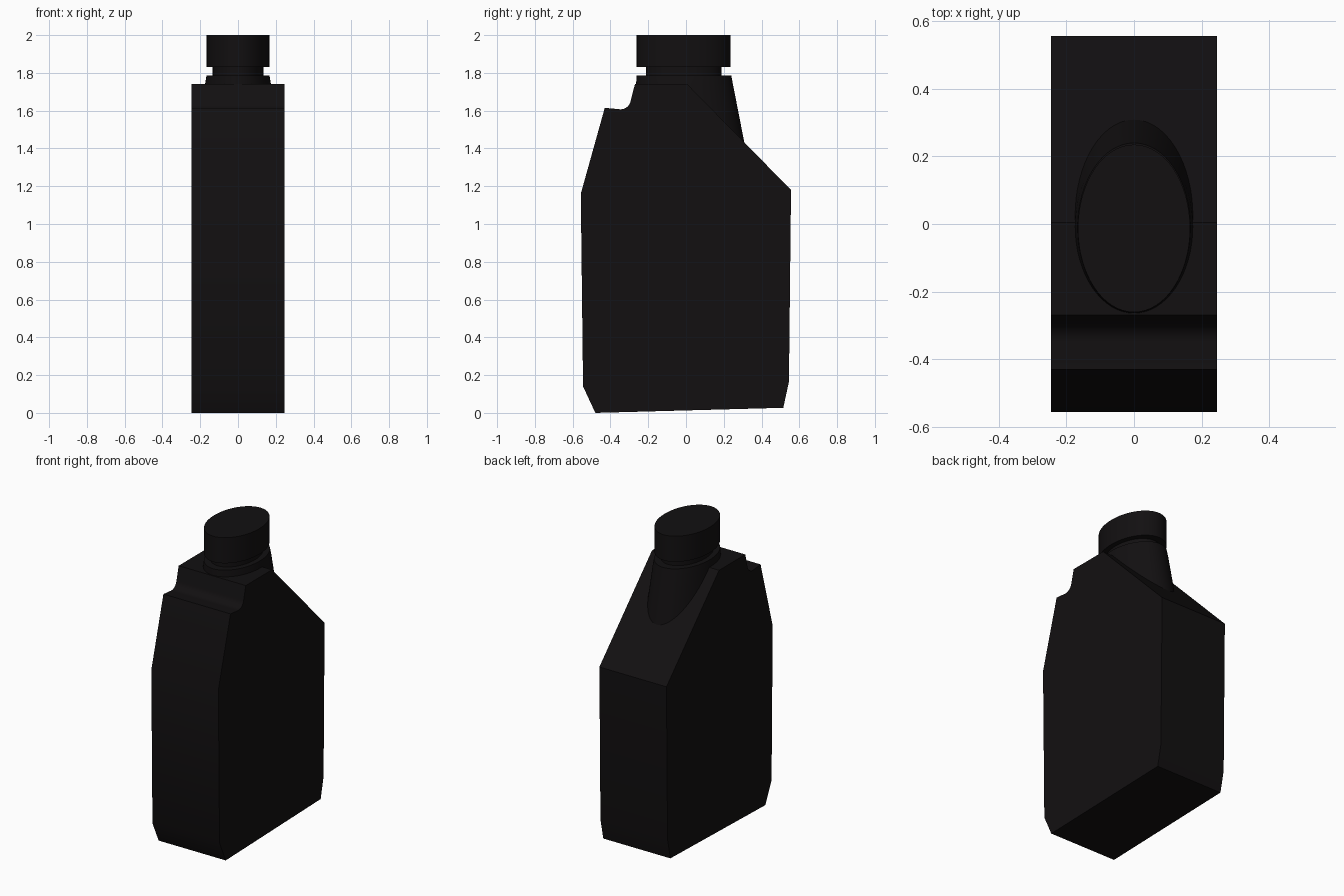
import bpy, bmesh, math

if "Cube" in bpy.data.objects:
    bpy.data.objects.remove(bpy.data.objects["Cube"])

black = bpy.data.materials.new("black_plastic")
black.diffuse_color = (0.006, 0.005, 0.0055, 1)
black.use_nodes = True
black.node_tree.nodes["Principled BSDF"].inputs["Base Color"].default_value = black.diffuse_color


def finish(bm, name):
    bmesh.ops.recalc_face_normals(bm, faces=bm.faces[:])
    mesh = bpy.data.meshes.new(name)
    bm.to_mesh(mesh)
    bm.free()
    ob = bpy.data.objects.new(name, mesh)
    bpy.context.collection.objects.link(ob)
    mesh.materials.append(black)
    bpy.ops.object.select_all(action='DESELECT')
    ob.select_set(True)
    bpy.context.view_layer.objects.active = ob
    bpy.ops.object.shade_smooth_by_angle(angle=math.radians(25))
    return ob


def oval_loft(name, rings, sides=64):
    """Each ring is (z, y centre, x radius, y radius)."""
    bm = bmesh.new()
    loops = []
    for z, cy, rx, ry in rings:
        angles = [math.tau * i / sides for i in range(sides)]
        loops.append([bm.verts.new((rx * math.cos(a), cy + ry * math.sin(a), z))
                      for a in angles])
    for lo, hi in zip(loops, loops[1:]):
        for i in range(sides):
            j = (i + 1) % sides
            bm.faces.new((lo[i], lo[j], hi[j], hi[i]))
    bm.faces.new(loops[0][::-1])
    bm.faces.new(loops[-1])
    return finish(bm, name)


# Jug body: side profile (y, z) with curved finger notch, extruded across x
half_width = 0.246
notch = [(-0.347 + 0.055 * math.sin(a), 1.662 - 0.055 * math.cos(a))
         for a in (math.radians(d) for d in range(80, -1, -10))]
profile = [(-0.48, 0), (0.515, 0.027), (0.545, 0.165), (0.556, 1.18),
           (0.005, 1.742), (-0.27, 1.742)] + notch + [
           (-0.43, 1.615), (-0.557, 1.16), (-0.545, 0.14)]
bm = bmesh.new()
side = bm.faces.new([bm.verts.new((-half_width, y, z)) for y, z in profile])
ext = bmesh.ops.extrude_face_region(bm, geom=[side])
moved = [g for g in ext["geom"] if isinstance(g, bmesh.types.BMVert)]
bmesh.ops.translate(bm, verts=moved, vec=(2 * half_width, 0, 0))
if not side.is_valid or len(bm.faces) == len(profile) + 1:
    bmesh.ops.holes_fill(bm, edges=[e for e in bm.edges if e.is_boundary], sides=0)
finish(bm, "jug_body")

# Tapered shoulder that blends into the sloping back
oval_loft("shoulder", [(1.40, 0.0175, 0.20, 0.2975), (1.742, -0.008, 0.174, 0.256),
                       (1.785, -0.011, 0.167, 0.251)])

# Recessed neck and cap
oval_loft("neck", [(1.75, -0.012, 0.134, 0.20), (1.85, -0.012, 0.134, 0.20)])
oval_loft("cap", [(1.83, -0.013, 0.166, 0.248), (2.0, -0.013, 0.166, 0.248)])
